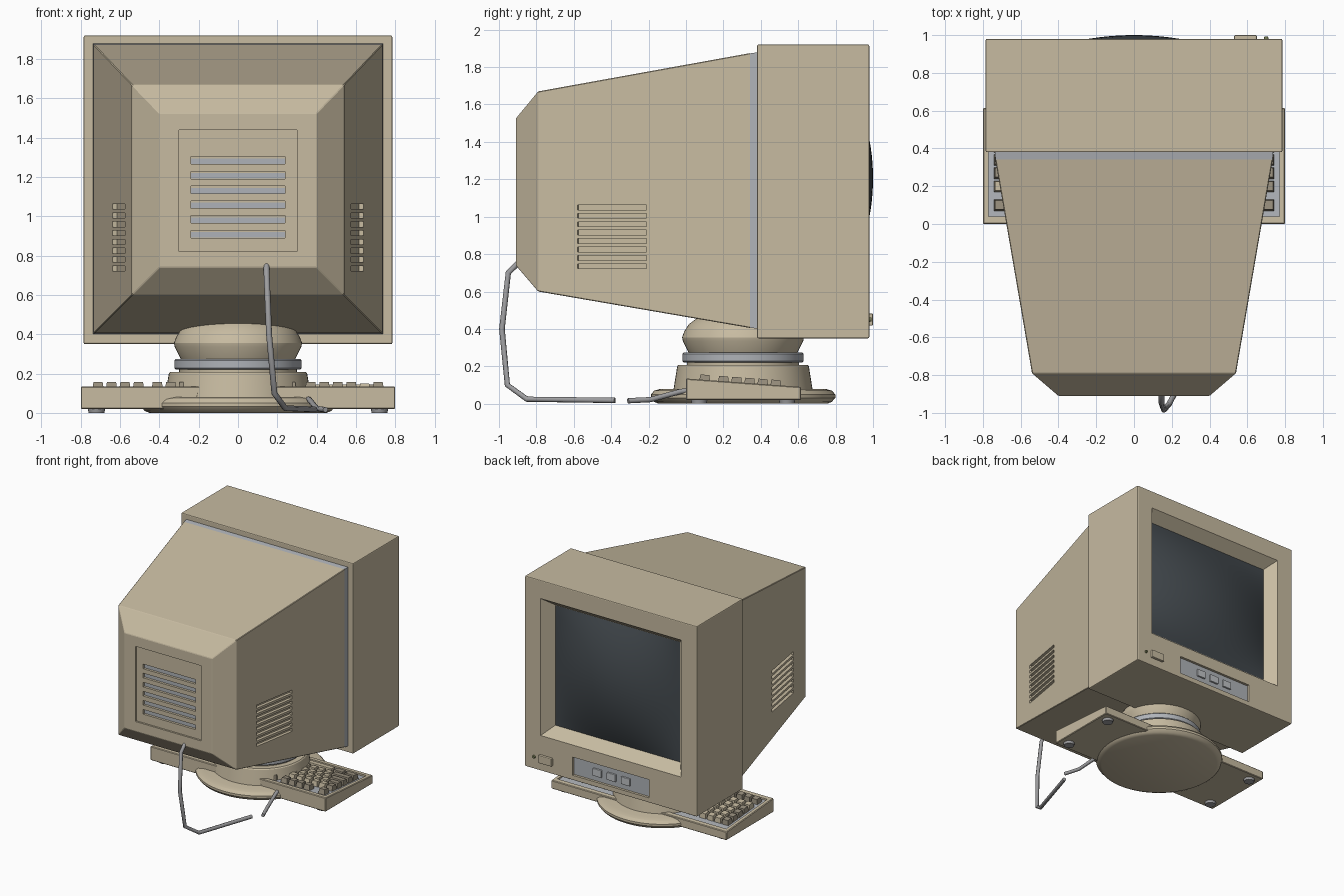
import bpy, bmesh, math
from mathutils import Matrix, Vector

if "Cube" in bpy.data.objects:
    bpy.data.objects.remove(bpy.data.objects["Cube"], do_unlink=True)


def material(name, r, g, b):
    m = bpy.data.materials.new(name)
    m.use_nodes = True
    m.diffuse_color = (r, g, b, 1)
    bsdf = next(n for n in m.node_tree.nodes if n.type == 'BSDF_PRINCIPLED')
    bsdf.inputs["Base Color"].default_value = (r, g, b, 1)
    bsdf.inputs["Roughness"].default_value = 0.6
    return m


beige = material("beige plastic", .57, .495, .355)
grey = material("light grey", .43, .45, .48)
cable_grey = material("cable grey", .34, .34, .35)
key_dark = material("taupe key", .32, .28, .21)
glass = material("dark glass", .055, .066, .075)
button_grey = material("pale grey button", .52, .54, .56)
led_green = material("dim green", .16, .18, .08)


def finish(name, bm, mat, smooth=False):
    bmesh.ops.recalc_face_normals(bm, faces=bm.faces[:])
    me = bpy.data.meshes.new(name)
    bm.to_mesh(me)
    bm.free()
    ob = bpy.data.objects.new(name, me)
    bpy.context.collection.objects.link(ob)
    if mat:
        me.materials.append(mat)
    if smooth:
        bpy.ops.object.select_all(action='DESELECT')
        ob.select_set(True)
        bpy.context.view_layer.objects.active = ob
        bpy.ops.object.shade_smooth_by_angle(angle=math.radians(30))
    return ob


def add_box(bm, centre, size, rot=None):
    m = Matrix.Translation(centre) @ (rot or Matrix()) @ Matrix.Diagonal((*size, 1))
    return bmesh.ops.create_cube(bm, size=1, matrix=m)["verts"]


def boxes(name, items, mat, bevel=0):
    bm = bmesh.new()
    for item in items:
        add_box(bm, *item)
    if bevel:
        bmesh.ops.bevel(bm, geom=bm.edges[:], offset=bevel, segments=2,
                        affect='EDGES', profile=.5)
    return finish(name, bm, mat)


def loft(name, sections, mat, bevel=0):
    """Rectangular sections (y, half width, z low, z high) joined along y."""
    bm = bmesh.new()
    rings = [[bm.verts.new((x, y, z)) for x, z in ((-w, a), (w, a), (w, b), (-w, b))]
             for y, w, a, b in sections]
    bm.faces.new(rings[0])
    bm.faces.new(rings[-1])
    for p, q in zip(rings, rings[1:]):
        for i in range(4):
            j = (i + 1) % 4
            bm.faces.new((p[i], p[j], q[j], q[i]))
    if bevel:
        bmesh.ops.bevel(bm, geom=bm.edges[:], offset=bevel, segments=1, affect='EDGES')
    return finish(name, bm, mat)


def lathe(name, profile, mat, y=.305):
    bm = bmesh.new()
    vs = [bm.verts.new((r, y, z)) for r, z in profile]
    es = [bm.edges.new(e) for e in zip(vs, vs[1:])]
    bmesh.ops.spin(bm, geom=vs + es, cent=(0, y, 0), axis=(0, 0, 1),
                   angle=math.tau, steps=56)
    bmesh.ops.remove_doubles(bm, verts=bm.verts[:], dist=.0001)
    return finish(name, bm, mat, True)


def cut(target, cutter):
    mod = target.modifiers.new("cut", 'BOOLEAN')
    mod.operation, mod.solver, mod.object = 'DIFFERENCE', 'EXACT', cutter
    bpy.ops.object.select_all(action='DESELECT')
    target.select_set(True)
    bpy.context.view_layer.objects.active = target
    bpy.ops.object.modifier_apply(modifier=mod.name)
    bpy.data.objects.remove(cutter, do_unlink=True)


# Front housing with sloped screen surround and control recess
front = boxes("front_housing", [((0, .68, 1.135), (1.57, .6, 1.57))], beige, .007)
cut(front, loft("screen_cutter", [(.885, .57, .71, 1.70), (.98, .64, .64, 1.77),
                                  (1.05, .64, .64, 1.77)], None))
cut(front, boxes("control_cutter", [((0, 1, .465), (.7, .08, .15))], None))

# Bulging screen glass
bm = bmesh.new()
bmesh.ops.create_grid(bm, x_segments=24, y_segments=24, size=1)
for v in bm.verts:
    u, w = v.co.x, v.co.y
    v.co = (u * .57, .89 + .11 * (1 - u * u) * (1 - w * w), 1.205 + w * .495)
screen = finish("screen", bm, glass, True)
if screen.data.polygons[0].normal.y < 0:
    screen.data.flip_normals()

# Controls
boxes("control_panel", [((0, .962, .465), (.69, .006, .14))], grey)
boxes("control_buttons", [((x, .969, .465), (.08, .02, .06)) for x in (-.13, 0, .13)],
      button_grey, .004)
boxes("power_button", [((.59, .985, .45), (.12, .03, .065))], beige, .006)
bm = bmesh.new()
bmesh.ops.create_cone(bm, cap_ends=True, segments=16, radius1=.014, radius2=.01, depth=.02,
                      matrix=Matrix.Translation((.7, .982, .45)) @ Matrix.Rotation(-math.pi / 2, 4, 'X'))
finish("power_light", bm, led_green, True)

# Grey seam and tapering rear housing
loft("seam_band", [(.34, .733, .407, 1.873), (.39, .738, .4, 1.88)], grey)
rear = loft("rear_housing", [(-.91, .4, .74, 1.525), (-.79, .54, .6, 1.67),
                             (.345, .735, .405, 1.875)], beige, .004)
cut(rear, boxes("rear_panel_cutter", [((0, -.92, 1.13), (.6, .05, .62))], None))
slot_z = [.91 + .075 * i for i in range(6)]
cut(rear, boxes("rear_slot_cutter", [((0, -.9, z), (.48, .06, .038)) for z in slot_z], None))
boxes("rear_slot_backs", [((0, -.873, z - .004), (.476, .008, .028)) for z in slot_z], grey)

# Side vents follow the taper of the housing
vents = []
for s in (-1, 1):
    rot = Matrix.Rotation(-s * math.atan(.172), 4, 'Z')
    for i in range(8):
        vents.append(((s * .608, -.395, .735 + .045 * i), (.05, .375, .026), rot))
cut(rear, boxes("side_vent_cutter", vents, None))

# Swivel stand
lathe("swivel_head", [(0, .46), (.25, .455), (.29, .425), (.315, .385), (.326, .355),
                      (.322, .335), (.29, .272), (0, .272)], beige)
lathe("swivel_ring", [(0, .275), (.315, .275), (.324, .267), (.324, .228),
                      (.315, .22), (0, .22)], grey)
lathe("stand_cone", [(0, .225), (.3, .225), (.3, .208), (.345, .208), (.352, .2),
                     (.372, .075), (0, .075)], beige)
lathe("stand_base", [(0, .08), (.44, .08), (.475, .07), (.493, .05), (.493, .032),
                     (.475, .01), (.45, 0), (0, 0)], beige)

# Keyboard case and recessed tray
SLOPE = .073


def top(y):
    return .135 - SLOPE * y


case = loft("keyboard_case", [(0, .8, .02, top(0)), (.615, .8, .02, top(.615))], beige, .005)
cut(case, loft("tray_cutter", [(y, .77, top(y) - .018, .2) for y in (.04, .575)], None))
loft("keyboard_tray", [(y, .769, top(y) - .019, top(y) - .013) for y in (.041, .574)], grey)
bm = bmesh.new()
for x in (-.72, .72):
    for y in (.07, .54):
        bmesh.ops.create_cone(bm, cap_ends=True, segments=16, radius1=.04, radius2=.045,
                              depth=.025, matrix=Matrix.Translation((x, y, .0125)))
finish("keyboard_feet", bm, cable_grey, True)

# Keys: (start unit, width, row y, dark) for main, navigation and number blocks
PITCH, ROW = .0685, .07
main = [[1] * 12 + [2], [1.5] + [1] * 11 + [1.5], [2] + [1] * 10 + [2],
        [2.5] + [1] * 9 + [2.5], [1.5, 1.5, 8, 1.5, 1.5]]
keys = [(u, 1, .1, True) for u in (0, 2, 3, 4, 5, 6.5, 7.5, 8.5, 9.5, 11, 12, 13,
                                   14.4, 15.4, 16.4, 17.8, 18.8, 19.8, 20.8)]
for r, widths in enumerate(main):
    y, u = .2 + ROW * r, 0
    for i, w in enumerate(widths):
        keys.append((u, w, y, w != 8 and (r == 4 or i in (0, len(widths) - 1))))
        u += w
    for i in range(3):
        if r in (0, 1, 4) or (r == 3 and i == 1):
            keys.append((14.4 + i, 1, y, True))
    for i in range(4):
        keys.append((17.8 + i, 1, y, i == 3 and r > 0))

tilt = Matrix.Rotation(-math.atan(SLOPE), 4, 'X')
for label, mat, dark in (("letter_keys", beige, False), ("function_keys", key_dark, True)):
    bm = bmesh.new()
    for u, w, y, d in keys:
        x = .747 - (u + w / 2) * PITCH
        if d != dark or math.hypot(x, y - .305) < .3:
            continue
        c = Vector((x, y, top(y) + .005))
        for v in add_box(bm, c, (w * PITCH - .008, ROW - .008, .044), tilt):
            if v.co.z > c.z:
                v.co.x -= math.copysign(.007, v.co.x - x)
                v.co.y -= math.copysign(.007, v.co.y - y)
    finish(label, bm, mat)


# Cables
def cable(name, points, radius):
    cu = bpy.data.curves.new(name, 'CURVE')
    cu.dimensions = '3D'
    cu.bevel_depth, cu.bevel_resolution, cu.use_fill_caps = radius, 2, True
    sp = cu.splines.new('POLY')
    sp.points.add(len(points) - 1)
    for p, co in zip(sp.points, points):
        p.co = (*co, 1)
    cu.materials.append(cable_grey)
    bpy.context.collection.objects.link(bpy.data.objects.new(name, cu))


cable("monitor_cable", [(.145, -.9, .75), (.146, -.95, .7), (.158, -.984, .4),
                        (.185, -.955, .1), (.24, -.85, .024), (.39, -.38, .018)], .015)
cable("keyboard_cable", [(.355, .02, .072), (.365, -.03, .065), (.4, -.19, .022),
                         (.445, -.31, .016)], .014)
